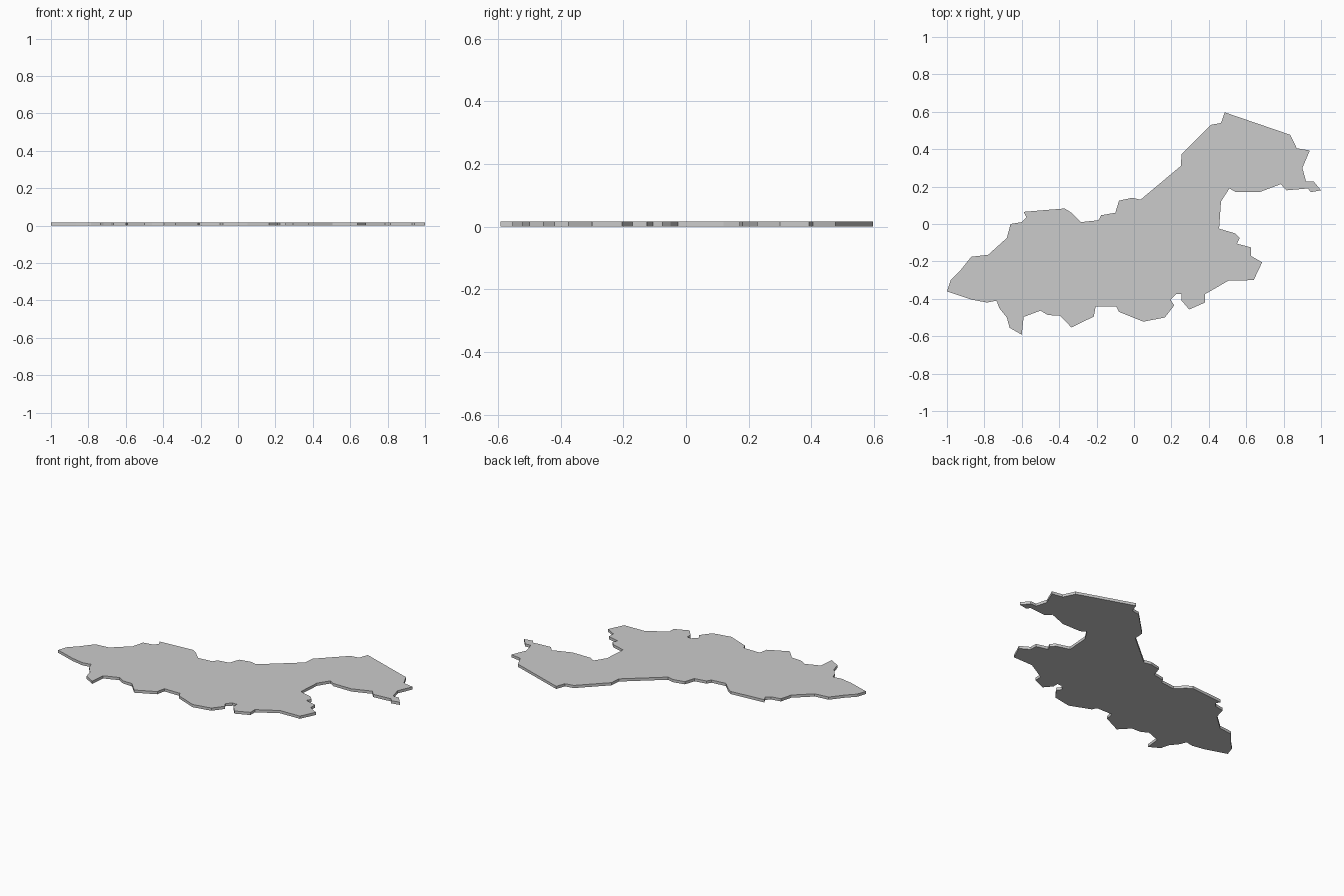
import bpy, bmesh
from mathutils import Vector

THICKNESS = 0.017

# Outline of the flat plate, clockwise from the left tip
OUTLINE = [
    (-1.0, -0.36), (-0.98, -0.30), (-0.93, -0.25), (-0.87, -0.175), (-0.78, -0.165),
    (-0.68, -0.075), (-0.66, 0.0), (-0.60, 0.01), (-0.575, 0.035), (-0.59, 0.065),
    (-0.37, 0.083), (-0.335, 0.06), (-0.285, 0.01), (-0.19, 0.02), (-0.175, 0.047),
    (-0.10, 0.06), (-0.08, 0.125), (-0.01, 0.14), (0.035, 0.13), (0.25, 0.31),
    (0.255, 0.375), (0.41, 0.53), (0.465, 0.54), (0.485, 0.597), (0.835, 0.477),
    (0.87, 0.405), (0.94, 0.393), (0.90, 0.30), (0.92, 0.227), (0.96, 0.228),
    (1.0, 0.18), (0.945, 0.17), (0.93, 0.19), (0.815, 0.18), (0.785, 0.213),
    (0.67, 0.17), (0.545, 0.17), (0.51, 0.19), (0.465, 0.12), (0.455, -0.025),
    (0.54, -0.05), (0.565, -0.075), (0.55, -0.105), (0.625, -0.125), (0.625, -0.17),
    (0.685, -0.205), (0.64, -0.30), (0.505, -0.303), (0.38, -0.375), (0.38, -0.42),
    (0.295, -0.457), (0.255, -0.41), (0.255, -0.375), (0.225, -0.375), (0.195, -0.405),
    (0.215, -0.435), (0.165, -0.50), (0.05, -0.522), (-0.08, -0.47), (-0.095, -0.44),
    (-0.205, -0.44), (-0.215, -0.495), (-0.335, -0.553), (-0.395, -0.49), (-0.46, -0.487),
    (-0.50, -0.463), (-0.59, -0.497), (-0.60, -0.592), (-0.665, -0.555), (-0.68, -0.50),
    (-0.72, -0.45), (-0.735, -0.41), (-0.785, -0.42), (-0.865, -0.405),
]

# Extrude the outline into a thin slab
bm = bmesh.new()
base = bm.faces.new([bm.verts.new((x, y, 0)) for x, y in OUTLINE])
ext = bmesh.ops.extrude_face_region(bm, geom=[base], use_keep_orig=True)
top = [v for v in ext["geom"] if isinstance(v, bmesh.types.BMVert)]
bmesh.ops.translate(bm, verts=top, vec=Vector((0, 0, THICKNESS)))
bmesh.ops.recalc_face_normals(bm, faces=bm.faces)

mesh = bpy.data.meshes.new("map_plate")
bm.to_mesh(mesh)
bm.free()
bpy.context.collection.objects.link(bpy.data.objects.new("map_plate", mesh))
